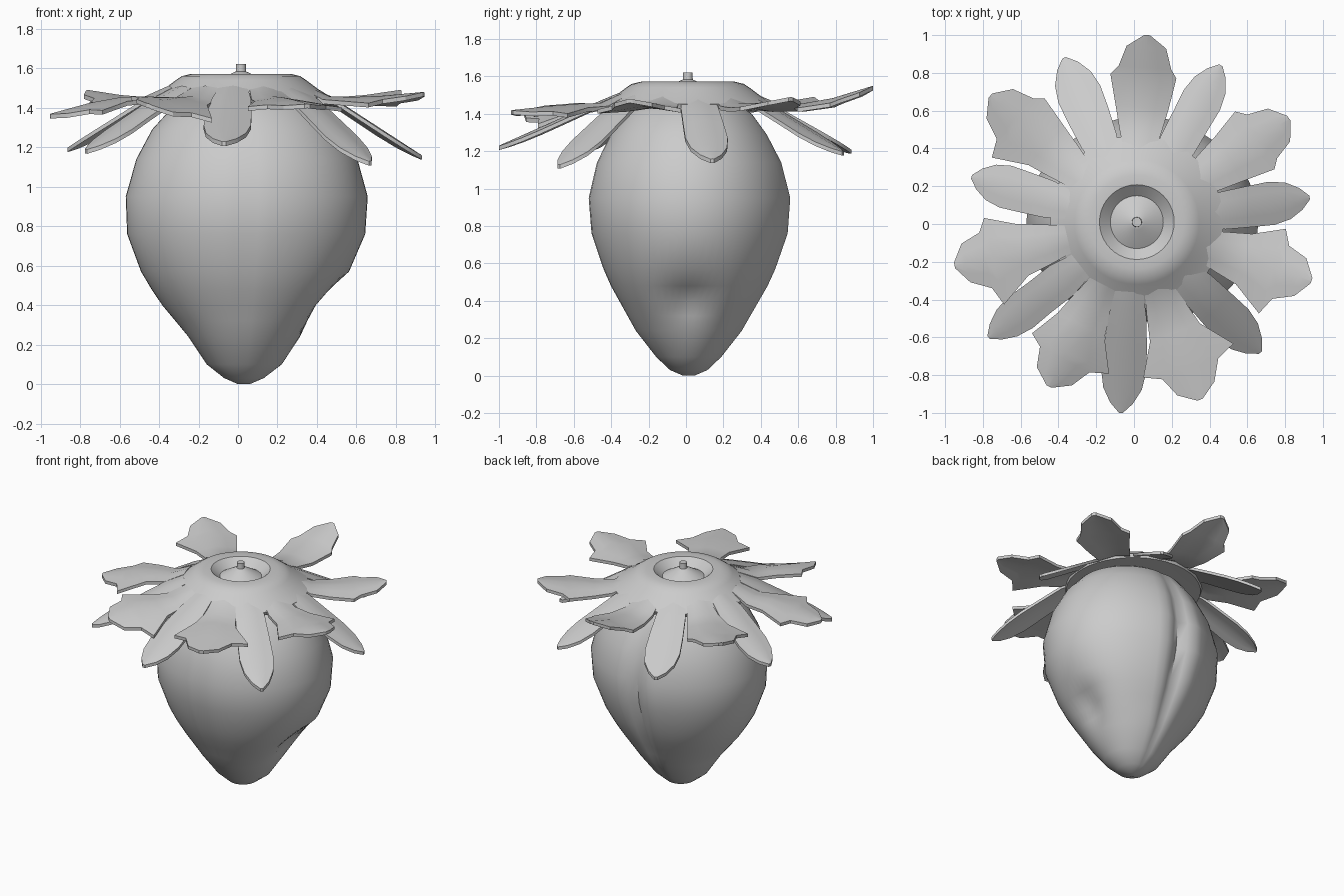
import bpy, bmesh, math
from mathutils import Vector

if "Cube" in bpy.data.objects:
    bpy.data.objects.remove(bpy.data.objects["Cube"], do_unlink=True)

grey = bpy.data.materials.new("plain grey")
grey.use_nodes = True
GREY = (0.6, 0.6, 0.6, 1)
grey.diffuse_color = GREY
grey.node_tree.nodes["Principled BSDF"].inputs["Base Color"].default_value = GREY


def finish(name, bm, angle):
    bmesh.ops.recalc_face_normals(bm, faces=bm.faces)
    mesh = bpy.data.meshes.new(name)
    bm.to_mesh(mesh)
    bm.free()
    mesh.materials.append(grey)
    obj = bpy.data.objects.new(name, mesh)
    bpy.context.collection.objects.link(obj)
    bpy.ops.object.select_all(action="DESELECT")
    obj.select_set(True)
    bpy.context.view_layer.objects.active = obj
    bpy.ops.object.shade_smooth_by_angle(angle=math.radians(angle))


def loft(name, rings, segments, point, angle):
    """Skin closed rings; point(ring, angle) gives each vertex."""
    bm = bmesh.new()
    loops = [[bm.verts.new(point(r, 2 * math.pi * i / segments)) for i in range(segments)]
             for r in rings]
    for a, b in zip(loops, loops[1:]):
        for i in range(segments):
            j = (i + 1) % segments
            bm.faces.new((a[i], a[j], b[j], b[i]))
    bm.faces.new(loops[0])
    bm.faces.new(loops[-1])
    finish(name, bm, angle)


def interpolate(points, t):
    for (t0, v0), (t1, v1) in zip(points, points[1:]):
        if t <= t1:
            return v0 + (v1 - v0) * (t - t0) / (t1 - t0)
    return points[-1][1]


# Fruit body: height, half width, half depth
body_rings = [(0, .03, .03), (.03, .10, .10), (.1, .19, .175), (.24, .285, .285),
              (.32, .352, .33), (.4, .42, .375), (.48, .475, .42), (.57, .53, .46),
              (.76, .603, .525), (.95, .613, .54), (1.14, .56, .495), (1.29, .48, .42),
              (1.4, .38, .34), (1.46, .28, .25), (1.49, .12, .12)]


def body_point(ring, a):
    z, rx, ry = ring
    swell = math.sin(math.pi * min(z / 1.5, 1))

    def bump(centre, width):
        d = (a - centre + math.pi) % (2 * math.pi) - math.pi
        return math.exp(-(d / width) ** 2)

    # Faint front groove, deep back groove with raised lips, dent on the left side
    back = .5 * math.pi
    groove = .02 * bump(1.5 * math.pi, .08) + .15 * bump(back, .11) - .05 * bump(back, .3)
    dent = .2 * bump(0, .4) * math.exp(-((z - .4) / .1) ** 2)
    k = 1 - groove * swell - dent
    return (.03 + .015 * min(z, 1) + rx * k * math.cos(a), .015 + ry * k * math.sin(a), z)


loft("fruit_body", body_rings, 64, body_point, 60)

# Crown cap with a sunken bowl, and the small stem stub in its middle
cap_profile = [(.02, 1.585), (.04, 1.578), (.14, 1.52), (.198, 1.572), (.25, 1.572),
               (.3, 1.56), (.33, 1.54), (.39, 1.495), (.46, 1.452), (.45, 1.425), (.2, 1.43)]
stem_profile = [(.03, 1.56), (.026, 1.59), (.026, 1.622)]


def round_point(ring, a):
    r, z = ring
    return (.015 + r * math.cos(a), .01 + r * math.sin(a), z)


loft("crown_cap", cap_profile, 40, round_point, 35)
loft("stem_stub", stem_profile, 12, round_point, 35)


# Leaves: profiles are (fraction of length, half width)
def narrow_width(w):
    return [(0, .075), (.2, .1), (.45, w * .95), (.65, w), (.8, w * .85), (.92, w * .5), (1, .01)]


def lobed_width(w):
    return [(0, .075), (.2, .11), (.4, .14), (.66, w), (.73, max(.14, w * .62)),
            (.9, .105), (1, .015)]


START = .36


def leaf(name, tip, left, right, lobed, tilt=0):
    tip = Vector(tip)
    length = tip.xy.length
    out = tip.xy.normalized()
    side = Vector((-out.y, out.x))
    shape = lobed_width if lobed else narrow_width
    widths = shape(left), shape(right)
    # Lobed leaves run level before reaching their tip, narrow ones droop
    spine = [(0, 1.512), (.2, 1.458), (1, tip.z)]
    if lobed:
        spine.insert(2, (.5, 1.452))
    bm = bmesh.new()
    rows = []
    for t in [p[0] for p in widths[0]]:
        r = START + (length - START) * t
        row = []
        for s in (1, .5, 0, -.5, -1):
            w = s * interpolate(widths[0 if s > 0 else 1], t)
            z = interpolate(spine, t) - .15 * abs(w) - tilt * w * t
            p = out * r + side * w
            row.append(bm.verts.new((p.x, p.y, z)))
        rows.append(row)
    for a, b in zip(rows, rows[1:]):
        for i in range(4):
            bm.faces.new((a[i], a[i + 1], b[i + 1], b[i]))
    # Thicken downward
    grown = bmesh.ops.extrude_face_region(bm, geom=bm.faces[:], use_keep_orig=True)
    lower = [v for v in grown["geom"] if isinstance(v, bmesh.types.BMVert)]
    bmesh.ops.translate(bm, vec=(0, 0, -.022), verts=lower)
    finish(name, bm, 30)


# tip position, left and right half widths, sideways tilt
lobed_leaves = [((.07, 1.0, 1.55), .18, .17, 0), ((.82, .56, 1.49), .19, .18, 0),
                ((.94, -.3, 1.48), .22, .25, 0), ((.35, -.93, 1.42), .27, .24, 0),
                ((-.45, -.86, 1.42), .25, .21, .35), ((-.95, -.22, 1.37), .26, .21, 0),
                ((-.76, .68, 1.49), .24, .18, 0)]
narrow_leaves = [((.46, .84, 1.2), .11), ((.93, .14, 1.16), .115), ((.67, -.68, 1.13), .115),
                 ((-.07, -1.0, 1.23), .12), ((-.77, -.6, 1.19), .105),
                 ((-.86, .25, 1.2), .115), ((-.37, .88, 1.21), .12)]

for n, (tip, left, right, tilt) in enumerate(lobed_leaves):
    leaf(f"lobed_leaf_{n + 1}", tip, left, right, True, tilt)
for n, (tip, width) in enumerate(narrow_leaves):
    leaf(f"narrow_leaf_{n + 1}", tip, width, width, False)
